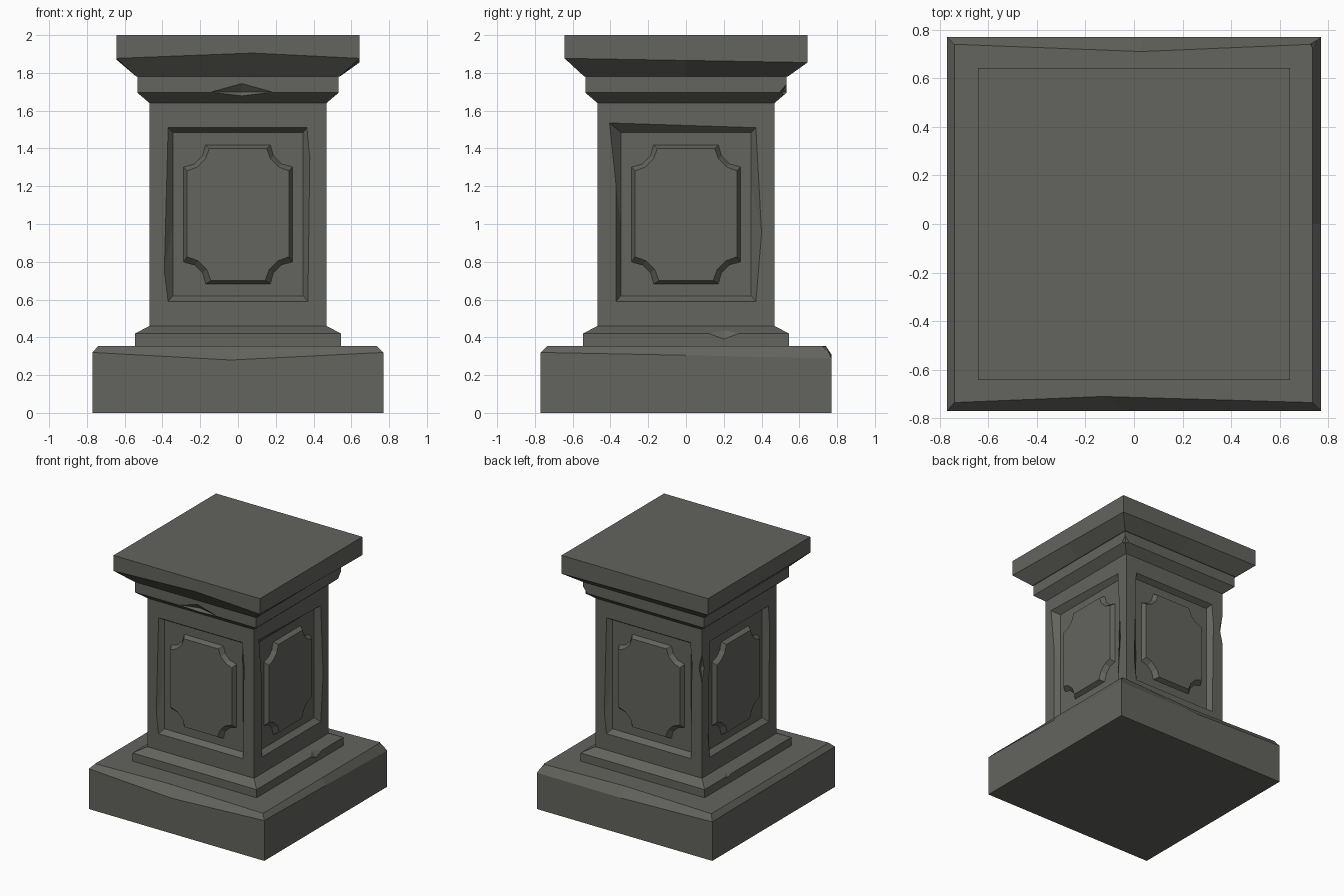
import bpy, bmesh, math
from mathutils import Vector, Matrix

if "Cube" in bpy.data.objects:
    bpy.data.objects.remove(bpy.data.objects["Cube"])

stone = bpy.data.materials.new("dark_grey_stone")
stone.diffuse_color = (0.125, 0.127, 0.112, 1)
stone.use_nodes = True
stone.node_tree.nodes["Principled BSDF"].inputs["Base Color"].default_value = stone.diffuse_color


def make(name, loops):
    """Skin a stack of equal-length point loops and cap both ends."""
    bm = bmesh.new()
    rows = [[bm.verts.new(p) for p in loop] for loop in loops]
    n = len(rows[0])
    for a, b in zip(rows, rows[1:]):
        for i in range(n):
            j = (i + 1) % n
            bm.faces.new((a[i], a[j], b[j], b[i]))
    bm.faces.new(rows[0][::-1])
    bm.faces.new(rows[-1])
    bmesh.ops.recalc_face_normals(bm, faces=bm.faces)
    me = bpy.data.meshes.new(name)
    bm.to_mesh(me)
    bm.free()
    me.materials.append(stone)
    ob = bpy.data.objects.new(name, me)
    bpy.context.collection.objects.link(ob)
    return ob


def square(h, z):
    return [(-h, -h, z), (h, -h, z), (h, h, z), (-h, h, z)]


def octa(c, r, turn=0.0):
    """Stretched octahedron used to chip an edge."""
    bm = bmesh.new()
    m = Matrix.Translation(c) @ Matrix.Rotation(math.radians(turn), 4, 'Z')
    ax = [(r[0], 0, 0), (0, r[1], 0), (-r[0], 0, 0), (0, -r[1], 0)]
    ring = [bm.verts.new(m @ Vector(p)) for p in ax]
    top = bm.verts.new(m @ Vector((0, 0, r[2])))
    low = bm.verts.new(m @ Vector((0, 0, -r[2])))
    for i in range(4):
        a, b = ring[i], ring[(i + 1) % 4]
        bm.faces.new((a, b, top))
        bm.faces.new((b, a, low))
    me = bpy.data.meshes.new("chip_cutter")
    bm.to_mesh(me)
    bm.free()
    me.materials.append(stone)
    ob = bpy.data.objects.new("chip_cutter", me)
    bpy.context.collection.objects.link(ob)
    return ob


def cut(ob, cutters):
    """Subtract the cutters, bake the result and delete them."""
    for c in cutters:
        c.hide_render = True
        m = ob.modifiers.new("cut", 'BOOLEAN')
        m.operation, m.solver, m.object = 'DIFFERENCE', 'EXACT', c
    dg = bpy.context.evaluated_depsgraph_get()
    me = bpy.data.meshes.new_from_object(ob.evaluated_get(dg))
    ob.modifiers.clear()
    ob.data = me
    for c in cutters:
        bpy.data.objects.remove(c)


def on_side(k, u, d, z):
    """Side k (0 front, 1 right, 2 back, 3 left): across u, outward d."""
    return [(u, -d, z), (d, u, z), (-u, d, z), (-d, -u, z)][k]


# plinth with a worn top bevel
P = 0.77
plan = [(-1, -1), (-0.05, -1), (1, -1), (1, 0), (1, 1), (0.04, 1), (-1, 1), (-1, 0)]
edge_z = [0.32, 0.28, 0.32, 0.305, 0.288, 0.285, 0.31, 0.315]
rim = [(-.74, -.735), (-.13, -.71), (.735, -.735), (.735, 0),
       (.735, .74), (.03, .71), (-.74, .74), (-.74, 0)]
plinth = make("plinth", [
    [(x * P, y * P, 0) for x, y in plan],
    [(x * P, y * P, z) for (x, y), z in zip(plan, edge_z)],
    [(x, y, 0.355) for x, y in rim]])

# stepped base moulding
base = make("base_moulding", [square(.545, .35), square(.545, .42), square(.47, .46)])
cut(base, [octa((.578, .2, .435), (.065, .24, .09)),
           octa((-.57, .25, .435), (.05, .15, .06))])

# shaft with a bevelled recess in every side
S, DEEP = 0.468, 0.04
shaft = make("shaft", [square(S, .455), square(S, 1.645)])
outer = {0: [(-.37, .59), (.37, .59), (.38, 1.35), (.365, 1.51), (-.37, 1.51), (-.39, .75)],
         1: [(-.37, .59), (.37, .59), (.40, .95), (.37, 1.51), (-.405, 1.535), (-.37, 1.2)]}
inner = [(-.345, .62), (.345, .62), (.345, 1.2), (.345, 1.485), (-.345, 1.485), (-.345, 1.0)]
cutters = []
for k in range(4):
    o = outer.get(k, outer[0])
    cutters.append(make("recess_cutter", [
        [on_side(k, u, S - DEEP, z) for u, z in inner],
        [on_side(k, u, S, z) for u, z in o],
        [on_side(k, u, S + .02, z) for u, z in o]]))
cutters.append(octa((-.49, .49, 1.33), (.055, .075, .2), 45))
cut(shaft, cutters)


# raised plaques with scooped corners
def plaque_loop(inset, r, low_r):
    pts = []
    for sx, sz in ((1, -1), (1, 1), (-1, 1), (-1, -1)):
        rad = r if sz > 0 else low_r
        a0 = math.asin(inset / rad)
        arc = []
        for i in range(4):
            a = a0 + (math.pi / 2 - 2 * a0) * i / 3
            arc.append((sx * (.29 - rad * math.cos(a)),
                        1.05 + sz * (.37 - rad * math.sin(a))))
        pts += arc if sx * sz < 0 else arc[::-1]
    return pts


for k, side in enumerate(("front", "right", "back", "left")):
    foot, face = plaque_loop(0, .115, .115), plaque_loop(.02, .14, .148)
    make(side + "_plaque", [
        [on_side(k, u, S - DEEP - .005, z) for u, z in foot],
        [on_side(k, u, S - .006, z) for u, z in face]])

# neck moulding
neck = make("neck_moulding", [square(.468, 1.64), square(.533, 1.695), square(.533, 1.785)])
cut(neck, [octa((.02, -.56, 1.70), (.27, .065, .075)),
           octa((.55, .55, 1.70), (.06, .13, .07), 45)])

# cap slab with an uneven lower edge
C, B = 0.643, 0.538
cplan = [(-1, -1), (.12, -1), (1, -1), (1, 0), (1, 1), (0, 1), (-1, 1), (-1, 0)]
cz = [1.877, 1.905, 1.877, 1.866, 1.855, 1.865, 1.87, 1.875]
make("cap", [
    [(x * B, y * B, 1.78) for x, y in cplan],
    [(x * C, y * C, z) for (x, y), z in zip(cplan, cz)],
    [(x * C, y * C, 2.0) for x, y in cplan]])

# broken back corner of the plinth
cut(plinth, [octa((.79, .79, .35), (.09, .1, .075), 45)])
